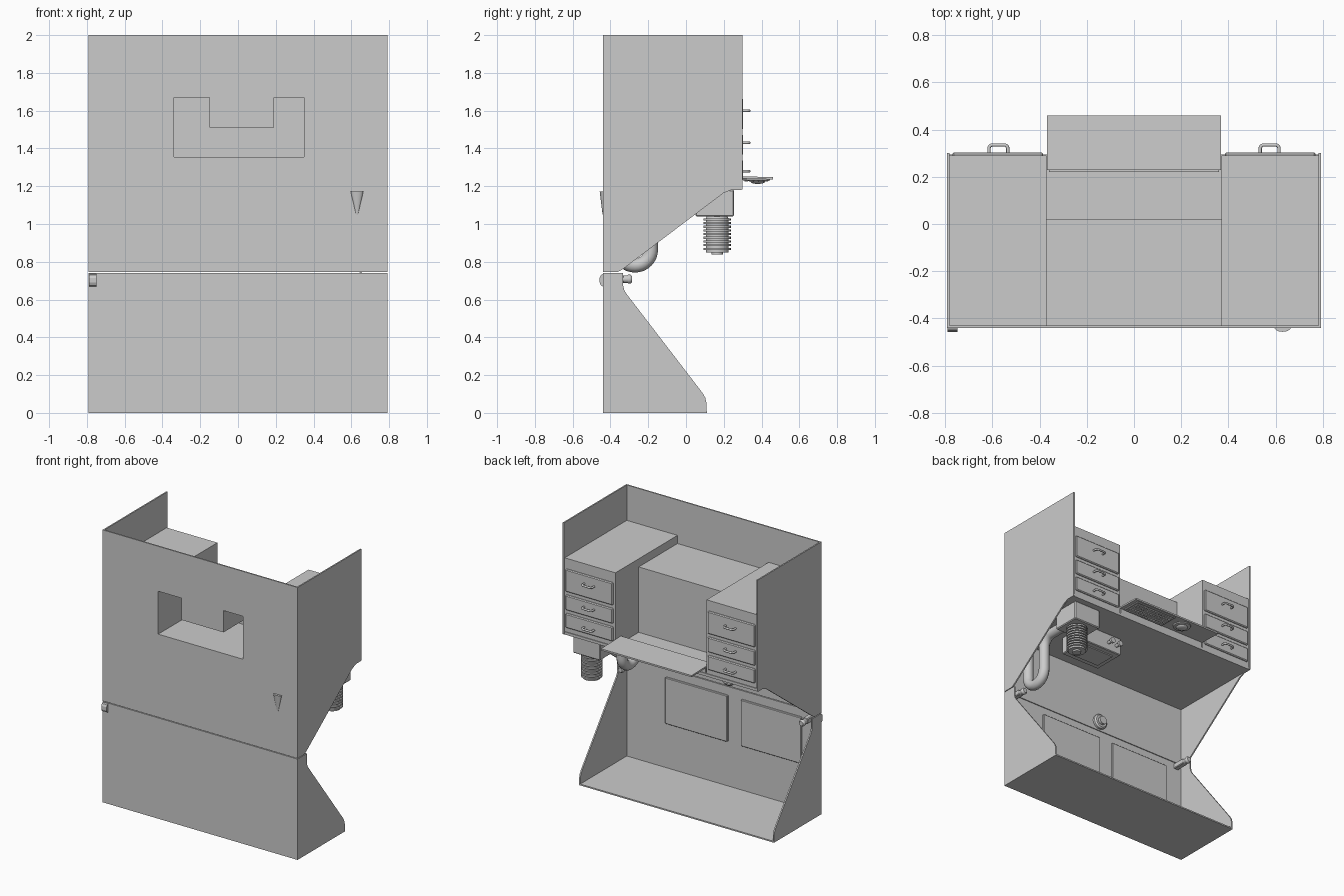
import bpy, bmesh, math
from mathutils import Vector

if "Cube" in bpy.data.objects:
    bpy.data.objects.remove(bpy.data.objects["Cube"])

def finish(name, bm, smooth=False, bevel=0):
    bmesh.ops.remove_doubles(bm, verts=bm.verts, dist=1e-5)
    bmesh.ops.recalc_face_normals(bm, faces=bm.faces)
    me = bpy.data.meshes.new(name)
    bm.to_mesh(me)
    bm.free()
    ob = bpy.data.objects.new(name, me)
    bpy.context.collection.objects.link(ob)
    bpy.ops.object.select_all(action='DESELECT')
    ob.select_set(True)
    bpy.context.view_layer.objects.active = ob
    if bevel:
        m = ob.modifiers.new("bevel", 'BEVEL')
        m.width, m.segments = bevel, 1
    if smooth:
        bpy.ops.object.shade_smooth_by_angle(angle=math.radians(40))
    return ob

def add_box(bm, x, y, z):
    vs = [bm.verts.new((a, b, c)) for a in x for b in y for c in z]
    for f in ((0, 1, 3, 2), (4, 6, 7, 5), (0, 4, 5, 1), (2, 3, 7, 6), (0, 2, 6, 4), (1, 5, 7, 3)):
        bm.faces.new([vs[i] for i in f])

def box(name, x, y, z, bevel=0):
    bm = bmesh.new()
    add_box(bm, x, y, z)
    return finish(name, bm, bevel=bevel)

def prism(name, pts, axis, a, b):
    """Extrude a 2D outline along x (pts = y,z) or y (pts = x,z)."""
    bm = bmesh.new()
    place = (lambda p, t: (t, p[0], p[1])) if axis == 'x' else (lambda p, t: (p[0], t, p[1]))
    f = bm.faces.new([bm.verts.new(place(p, a)) for p in pts])
    ext = bmesh.ops.extrude_face_region(bm, geom=[f])['geom']
    d = Vector((b - a, 0, 0)) if axis == 'x' else Vector((0, b - a, 0))
    bmesh.ops.translate(bm, verts=[v for v in ext if isinstance(v, bmesh.types.BMVert)], vec=d)
    return finish(name, bm)

def lathe(name, profile, loc, axis='z', n=32):
    """Revolve (radius, height) points about an axis through loc."""
    bm = bmesh.new()
    vs = [bm.verts.new((r, 0, h)) for r, h in profile]
    es = [bm.edges.new(e) for e in zip(vs, vs[1:])]
    bmesh.ops.spin(bm, geom=vs + es, cent=(0, 0, 0), axis=(0, 0, 1),
                   angle=2 * math.pi, steps=n, use_duplicate=False)
    for v in bm.verts:
        x, y, z = v.co
        v.co = Vector({'z': (x, y, z), 'y': (x, z, -y), 'x': (z, y, -x)}[axis]) + Vector(loc)
    return finish(name, bm, True)

def tube(name, pts, r):
    cu = bpy.data.curves.new(name, 'CURVE')
    cu.dimensions = '3D'
    cu.bevel_depth, cu.bevel_resolution, cu.use_fill_caps = r, 4, True
    sp = cu.splines.new('POLY')
    sp.points.add(len(pts) - 1)
    for p, c in zip(sp.points, pts):
        p.co = (*c, 1)
    ob = bpy.data.objects.new(name, cu)
    bpy.context.collection.objects.link(ob)
    sp.use_smooth = True
    return ob

def arc(cx, cy, r, a0, a1, n=8):
    return [(cx + r * math.cos(math.radians(a0 + (a1 - a0) * i / n)),
             cy + r * math.sin(math.radians(a0 + (a1 - a0) * i / n))) for i in range(n + 1)]

def cut(ob, pts, y0, y1):
    c = prism("window_cutter", pts, 'y', y0, y1)
    c.hide_render = True
    m = ob.modifiers.new("window", 'BOOLEAN')
    m.object, m.operation, m.solver = c, 'DIFFERENCE', 'EXACT'
    bpy.context.view_layer.objects.active = ob
    bpy.ops.object.modifier_apply(modifier=m.name)
    bpy.data.objects.remove(c)

# Front panels, base and monitor housing with a U-shaped opening
U = [(-.34, 1.355), (.35, 1.355), (.35, 1.67), (.19, 1.67), (.19, 1.51),
     (-.15, 1.51), (-.15, 1.67), (-.34, 1.67)]
W = .792
upper = box("upper_front_panel", (-W, W), (-.44, -.43), (.745, 2))
cut(upper, U, -.5, -.4)
box("lower_front_panel", (-W, W), (-.44, -.43), (0, .74))
box("base_floor", (-W, W), (-.44, .11), (0, .01))
housing = box("monitor_housing", (-.37, .37), (-.43, .02), (1.19, 1.68))
cut(housing, U, -.5, .01)
box("upper_floor", (-W, W), (-.43, .295), (1.18, 1.2))

# Side walls
up = [(-.44, .745), (-.365, .745), (-.34, .757), (.2, 1.165), (.24, 1.18), (.3, 1.182), (.3, 2), (-.44, 2)]
low = [(-.44, 0), (.108, 0), (.108, .055), (.102, .08), (.088, .105), (-.315, .63), (-.327, .65),
       (-.333, .675), (-.333, .74), (-.44, .74)]
for s, side in ((1, "right"), (-1, "left")):
    prism("upper_side_" + side, up, 'x', s * W, s * (W - .01))
    prism("lower_side_" + side, low, 'x', s * W, s * (W - .01))
    # Drawer cabinets with drawers and handles
    box("cabinet_" + side, sorted((s * .37, s * .782)), (-.43, .29), (1.2, 1.74))
    for i, (z0, z1, hz) in enumerate(((1.50, 1.665, 1.60), (1.365, 1.475, 1.43), (1.235, 1.34, 1.28))):
        box(f"drawer_{side}_{i}", sorted((s * .385, s * .77)), (.285, .303), (z0, z1), bevel=.006)
        path = [(.04, .30)] + arc(.025, .32, .015, 0, 90, 5) + arc(-.025, .32, .015, 90, 180, 5) + [(-.04, .30)]
        tube(f"handle_{side}_{i}", [(s * .575 + x, y, hz) for x, y in path], .007)
    # Hinge barrels at the seam
    hx = s * .735
    lathe("hinge_knob_" + side, [(0, -.335), (.02, -.335), (.02, -.31), (.024, -.305), (.024, -.295),
                                 (.016, -.285), (0, -.285)], (hx, 0, .708), 'y', 16)
    box("hinge_block_" + side, (hx - .02, hx + .02), (-.43, -.33), (.69, .73), bevel=.005)

# Slanted tray with keyboard and trackball underneath
prism("keyboard_tray", [(.23, 1.242), (.46, 1.236), (.46, 1.248), (.23, 1.254)], 'x', -.368, .368)
box("tray_support", (-.36, .36), (.22, .29), (1.2, 1.245))
box("keyboard", (0, .34), (.30, .445), (1.23, 1.242), bevel=.003)
bm = bmesh.new()
for i in range(14):
    for j in range(5):
        x, y = .01 + i * .023, .309 + j * .026
        add_box(bm, (x, x + .018), (y, y + .02), (1.224, 1.231))
finish("keyboard_keys", bm)
lathe("trackball", [(0, 1.24), (.062, 1.24), (.06, 1.23), (.045, 1.226)] +
      [(.04 * math.cos(t), 1.226 - .014 * math.sin(t)) for t in (.0, .4, .8, 1.2, math.pi / 2)],
      (-.11, .38, 0))

# Pump unit with finned motor
box("motor_box", (.52, .74), (.05, .255), (1.04, 1.18), bevel=.006)
prof = [(0, 1.04), (.055, 1.04)]
for i in range(9):
    z = 1.03 - i * .0195
    prof += [(.06, z), (.072, z), (.072, z - .011), (.06, z - .011)]
prof += [(.06, .85), (.03, .85), (.03, .838), (0, .838)]
lathe("finned_motor", prof, (.65, .165, 0))
box("control_box", (.16, .48), (-.195, .05), (1.05, 1.18), bevel=.005)
box("control_box_cover", (.2, .44), (-.15, .01), (1.042, 1.05))
for x in (.2, .27):
    lathe("valve", [(0, .05), (.012, .05), (.012, .085), (.02, .085), (.02, .1), (0, .1)],
          (x, 0, 1.11), 'y', 16)
tube("link_pipe", [(.48, 0, 1.11), (.5, .02, 1.11), (.5, .1, 1.11), (.53, .12, 1.11)], .012)

# Hose bending down from the pump and back up to the front vent
hose = [(.09, 1.11)] + arc(-.105, 1.03, .08, 90, 180, 8) + arc(-.27, .865, .085, 0, -180, 16) \
    + arc(-.425, 1.05, .07, 0, 60, 5)
tube("hose", [(.65, y, z) for y, z in hose], .037)

# Front vent scoop and corner catch
def scoop(name, cx, ztop, zbot, r, depth, taper):
    bm = bmesh.new()
    rings = []
    for z, k in ((ztop, 1), (zbot, taper)):
        rings.append([bm.verts.new((cx + r * k * math.cos(t), -.439 - depth * k * math.sin(t), z))
                      for t in [math.pi * i / 12 for i in range(13)]])
    for i in range(12):
        bm.faces.new((rings[0][i], rings[0][i + 1], rings[1][i + 1], rings[1][i]))
    for ring in rings:
        bm.faces.new(ring)
    return finish(name, bm, True)
scoop("vent_scoop", .63, 1.172, 1.05, .034, .018, .15)
prism("corner_catch", [(-.44, .735), (-.45, .73), (-.457, .715), (-.457, .69), (-.45, .675), (-.44, .67)],
      'x', -.79, -.748)

# Inner access panels and round lock
for n, x in (("a", (-.045, .46)), ("b", (-.645, -.155))):
    box("access_panel_" + n, x, (-.43, -.412), (.34, .68), bevel=.004)
lathe("round_lock", [(0, -.43), (.055, -.43), (.055, -.415), (.045, -.405), (.03, -.405), (.03, -.385), (0, -.385)],
      (-.05, 0, .81), 'y')
